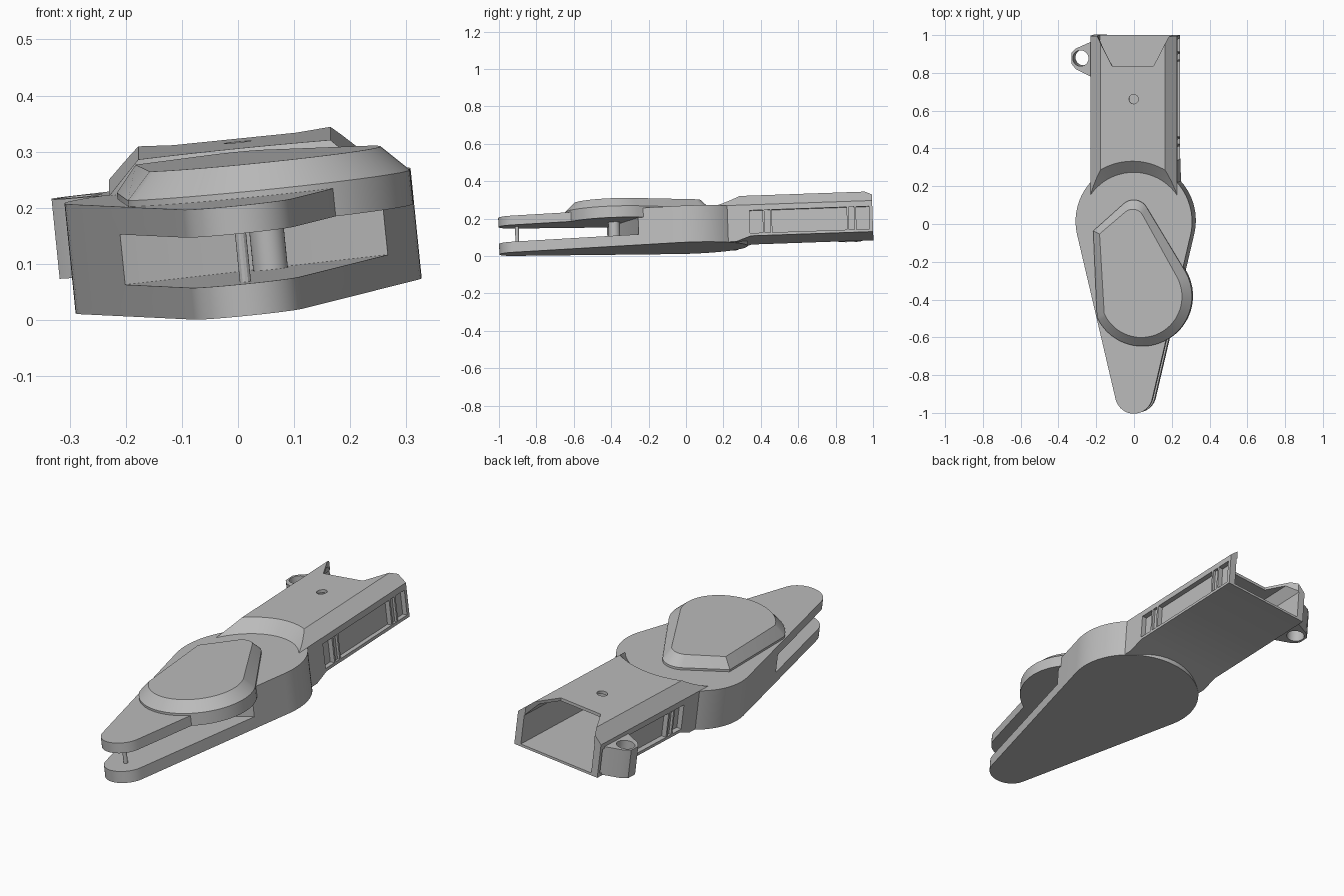
import bpy, bmesh
from math import sin, cos, radians, acos, pi
from mathutils import Matrix

if "Cube" in bpy.data.objects:
    bpy.data.objects.remove(bpy.data.objects["Cube"])

grey = bpy.data.materials.new("plain grey")
grey.use_nodes = True
COLOUR = (0.5, 0.5, 0.5, 1)
grey.diffuse_color = COLOUR
grey.node_tree.nodes["Principled BSDF"].inputs["Base Color"].default_value = COLOUR

# The whole model lies slightly rolled and pitched
POSE = (Matrix.Translation((0.019, 0, 0.0425))
        @ Matrix.Rotation(radians(2), 4, 'X') @ Matrix.Rotation(radians(-5.8), 4, 'Y'))


def loft(name, rings):
    """Skin a closed solid through rings of equal point count."""
    bm = bmesh.new()
    loops = [[bm.verts.new(p) for p in ring] for ring in rings]
    n = len(loops[0])
    for a, b in zip(loops, loops[1:]):
        for i in range(n):
            j = (i + 1) % n
            bm.faces.new((a[i], a[j], b[j], b[i]))
    bm.faces.new(loops[0])
    bm.faces.new(loops[-1])
    bmesh.ops.recalc_face_normals(bm, faces=bm.faces)
    mesh = bpy.data.meshes.new(name)
    bm.to_mesh(mesh)
    bm.free()
    mesh.materials.append(grey)
    obj = bpy.data.objects.new(name, mesh)
    bpy.context.collection.objects.link(obj)
    return obj


def prism(name, outline, z0, z1):
    return loft(name, [[(x, y, z) for x, y in outline] for z in (z0, z1)])


def arc(cx, cy, r, a0, a1, n):
    return [(cx + r * cos(a0 + (a1 - a0) * i / n), cy + r * sin(a0 + (a1 - a0) * i / n))
            for i in range(n + 1)]


def circle(cx, cy, r, n=32):
    return arc(cx, cy, r, 0, 2 * pi, n)[:-1]


def box(name, x0, x1, y0, y1, z0, z1):
    return prism(name, [(x0, y0), (x1, y0), (x1, y1), (x0, y1)], z0, z1)


def cut(obj, cutter):
    cutter.hide_render = True
    mod = obj.modifiers.new("cut", 'BOOLEAN')
    mod.operation = 'DIFFERENCE'
    mod.solver = 'EXACT'
    mod.object = cutter
    bpy.context.view_layer.update()
    deps = bpy.context.evaluated_depsgraph_get()
    mesh = bpy.data.meshes.new_from_object(obj.evaluated_get(deps))
    obj.modifiers.clear()
    obj.data = mesh
    bpy.data.objects.remove(cutter)


parts = []

# Body: round hub tapering to a rounded nose
R, r, hub_y, nose_y = 0.31, 0.1, 0.02, -0.898
lean = pi / 2 - acos((R - r) / (hub_y - nose_y))
outline = arc(0, hub_y, R, -lean, pi + lean, 48) + arc(0, nose_y, r, pi + lean, 2 * pi - lean, 20)
body = prism("body", outline, 0, 0.197)
cut(body, prism("slot_cutter", [(-0.5, -1.2), (0.5, -1.2), (0.5, -0.25), (0.25, -0.25),
                                (-0.22, -0.42), (-0.5, -0.42)], 0.057, 0.147))
parts.append(body)

# Lid: offset teardrop plate with a chamfered rim
def lid_outline(inset):
    k = inset
    rim = arc(0.045, -0.375, 0.265 - k, radians(28), radians(-155), 40)
    return rim + [(-0.215 + k * 0.8, -0.03 - k * 0.3)] + \
        arc(0, 0.055 - k * 0.6, 0.08 - k * 0.4, radians(128), radians(30), 10)


lid = loft("lid", [[(x, y, z) for x, y in lid_outline(k)]
                   for k, z in ((0, 0.147), (0, 0.208), (0.048, 0.255))])
parts.append(lid)

# Pins standing in the slot
parts.append(prism("lid_pivot", circle(0.045, -0.38, 0.031), 0.05, 0.15))
parts.append(prism("nose_pin", circle(0, -0.9, 0.01, 12), 0.05, 0.15))


# Arm: chamfered box section, hollow and open at the back
def section(y, w, low, side, top, flat):
    return [(-w, y, low), (w, y, low), (w, y, side), (flat, y, top), (-flat, y, top), (-w, y, side)]


arm = loft("arm", [section(y, 0.23, low, 0.197, 0.252, 0.172)
                   for y, low in ((0.1, 0.002), (0.27, 0.002), (0.35, 0.03), (1.003, 0.03))])
cut(arm, loft("seat_cutter", [[(x, y, z) for x, y in circle(0, 0, rad, 64)]
                              for rad, z in ((0.275, 0.192), (0.375, 0.282))]))
cut(arm, loft("cavity_cutter", [section(y, 0.195, 0.042, 0.187, 0.237, 0.16) for y in (0.42, 1.1)]))
cut(arm, prism("notch_cutter", [(-0.11, 0.845), (0.11, 0.845), (0.2, 1.02), (-0.2, 1.02)], 0.1, 0.4))
cut(arm, prism("hole_cutter", circle(0.005, 0.67, 0.025, 20), 0.2, 0.4))
for side in (-1, 1):
    x0, x1 = sorted((side * 0.206, side * 0.3))
    for y0, y1 in ((0.345, 0.415), (0.465, 0.865), (0.915, 0.985)):
        cut(arm, box("recess_cutter", x0, x1, y0, y1, 0.045, 0.167))
    # Grooved posts between the recesses
    for y in (0.44, 0.89):
        x0, x1 = sorted((side * 0.218, side * 0.3))
        cut(arm, box("groove_cutter", x0, x1, y - 0.015, y + 0.015, 0.045, 0.167))
parts.append(arm)

# Lug with a vertical eye on the right of the arm
lug = prism("lug", [(-0.22, 0.78), (-0.22, 0.975), (-0.31, 0.935), (-0.335, 0.91),
                    (-0.335, 0.855), (-0.31, 0.825)], 0.035, 0.177)
cut(lug, prism("eye_cutter", circle(-0.285, 0.883, 0.042), 0, 0.3))
parts.append(lug)

# Pose the parts and smooth the round walls
for obj in parts:
    obj.data.transform(POSE)
    bpy.ops.object.select_all(action='DESELECT')
    obj.select_set(True)
    bpy.context.view_layer.objects.active = obj
    bpy.ops.object.shade_smooth_by_angle(angle=radians(25))
